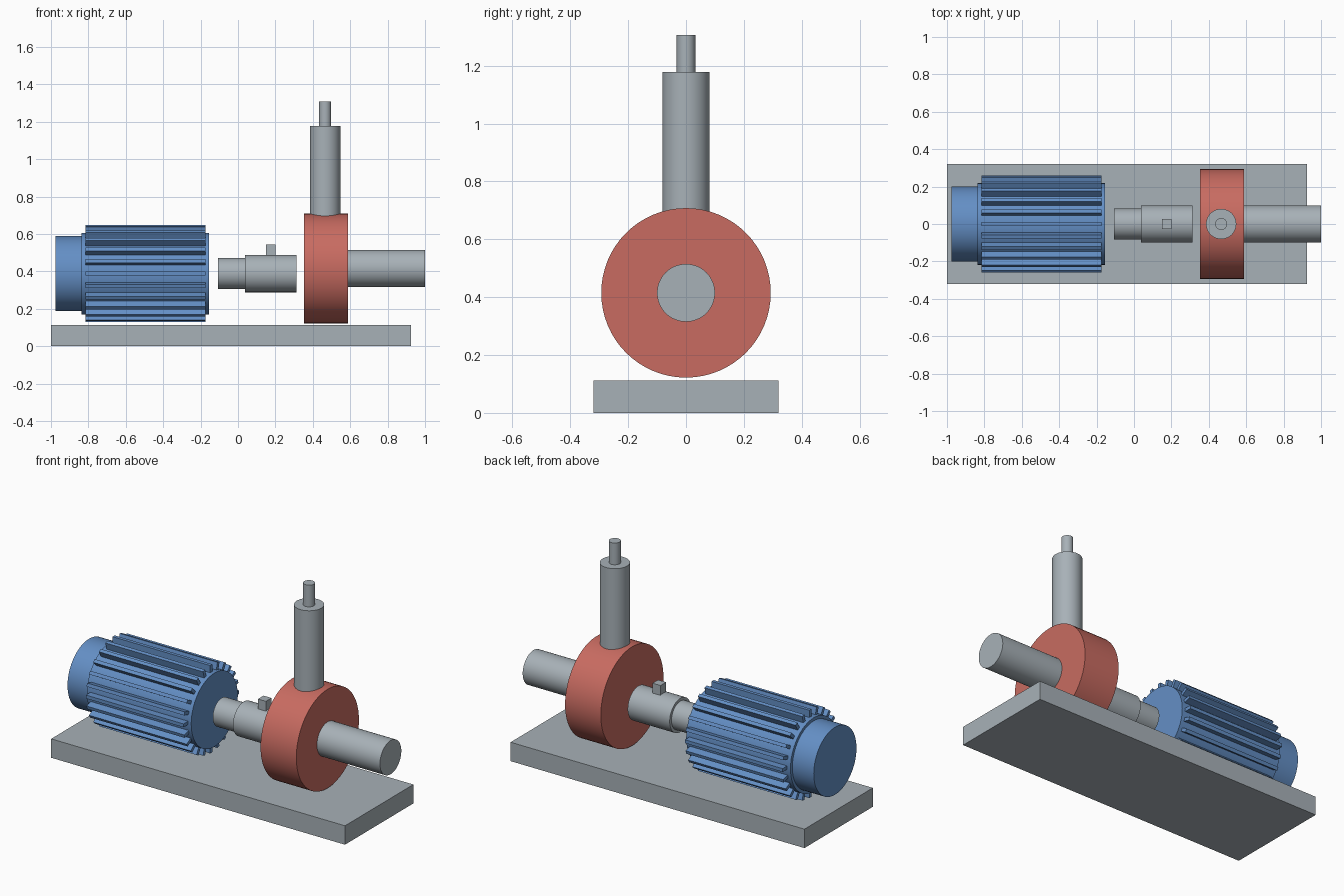
import bpy
import math
from mathutils import Matrix, Vector

default = bpy.data.objects.get("Cube")
if default:
    bpy.data.objects.remove(default, do_unlink=True)


def make_material(name, rgb):
    mat = bpy.data.materials.new(name)
    mat.use_nodes = True
    color = (*rgb, 1.0)
    mat.diffuse_color = color
    mat.node_tree.nodes["Principled BSDF"].inputs["Base Color"].default_value = color
    return mat


steel = make_material("steel grey", (0.39, 0.44, 0.475))
blue = make_material("motor blue", (0.127, 0.275, 0.56))
red = make_material("pump red", (0.58, 0.148, 0.12))


def finish(name, mat):
    obj = bpy.context.object
    obj.name = obj.data.name = name
    obj.data.materials.append(mat)
    return obj


def box(name, center, size, mat):
    bpy.ops.mesh.primitive_cube_add(size=1, location=center)
    obj = finish(name, mat)
    obj.data.transform(Matrix.Diagonal((*size, 1)))
    return obj


def cylinder(name, start, end, radius, mat):
    """Smooth cylinder running from start to end."""
    a, b = Vector(start), Vector(end)
    rotation = (b - a).to_track_quat('Z', 'Y').to_euler()
    bpy.ops.mesh.primitive_cylinder_add(vertices=64, radius=radius, depth=(b - a).length,
                                        location=(a + b) / 2, rotation=rotation)
    obj = finish(name, mat)
    bpy.ops.object.shade_smooth_by_angle(angle=math.radians(30))
    return obj


MOTOR_Z = 0.388
PUMP_Z = 0.415
PUMP_X = 0.466


def along_x(name, x0, x1, z, radius, mat):
    return cylinder(name, (x0, 0, z), (x1, 0, z), radius, mat)


# Base plate
box("base_plate", (-0.0375, 0, 0.056), (1.925, 0.64, 0.112), steel)

# Motor with rear fan cover
along_x("motor_fan_cover", -0.977, -0.836, MOTOR_Z, 0.2, blue)
along_x("motor_body", -0.837, -0.154, MOTOR_Z, 0.218, blue)

# Cooling fins radiating from the motor body
FINS = 24
for i in range(FINS):
    angle = math.tau * i / FINS
    fin = box(f"motor_fin_{i + 1}", (-0.495, 0, MOTOR_Z), (0.64, 0.02, 0.06), blue)
    fin.data.transform(Matrix.Translation((0, 0, 0.23)))
    fin.rotation_euler.x = angle

# Shaft, coupling and key
along_x("motor_shaft", -0.107, 0.04, MOTOR_Z, 0.083, steel)
along_x("coupling", 0.037, 0.312, MOTOR_Z, 0.1, steel)
box("coupling_key", (0.175, 0, 0.512), (0.052, 0.052, 0.062), steel)

# Pump casing with inlet and outlet pipes
along_x("pump_casing", 0.353, 0.587, PUMP_Z, 0.293, red)
along_x("inlet_pipe", 0.58, 1.0, PUMP_Z, 0.1, steel)
cylinder("outlet_pipe", (PUMP_X, 0, 0.66), (PUMP_X, 0, 1.178), 0.081, steel)
cylinder("outlet_tip", (PUMP_X, 0, 1.17), (PUMP_X, 0, 1.307), 0.032, steel)
